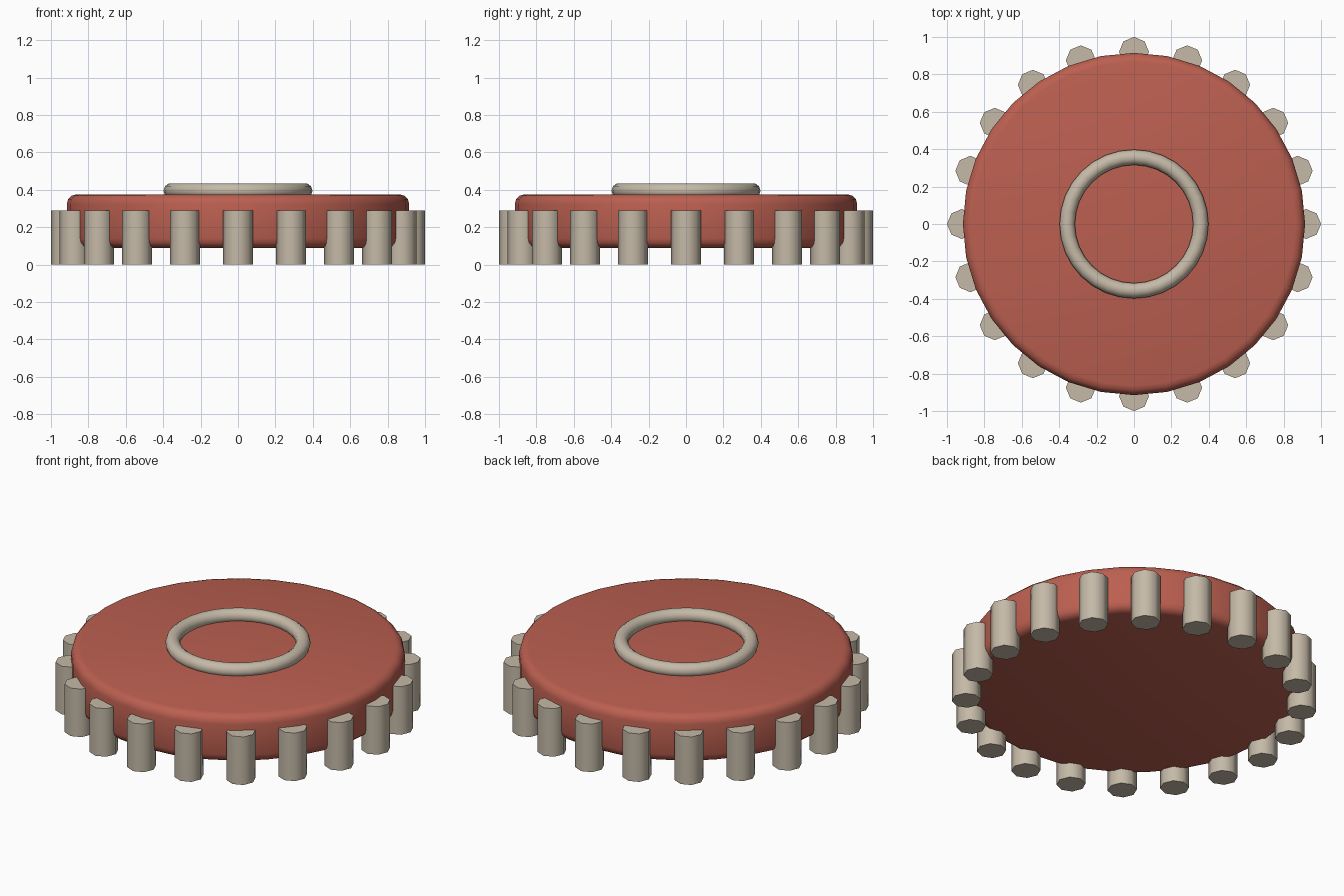
import bpy, math

if "Cube" in bpy.data.objects:
    bpy.data.objects.remove(bpy.data.objects["Cube"])

def material(name, rgb):
    m = bpy.data.materials.new(name)
    m.diffuse_color = (*rgb, 1)
    m.use_nodes = True
    m.node_tree.nodes["Principled BSDF"].inputs["Base Color"].default_value = m.diffuse_color
    return m

red = material("brick red", (0.50, 0.115, 0.08))
stone = material("warm stone", (0.56, 0.49, 0.39))

def finish(name, mat, angle):
    o = bpy.context.object
    o.name = name
    o.data.materials.append(mat)
    bpy.ops.object.shade_smooth_by_angle(angle=math.radians(angle))
    return o

# main disc with rounded rims
bpy.ops.mesh.primitive_cylinder_add(vertices=32, radius=0.915, depth=0.285, location=(0, 0, 0.2325))
disc = bpy.context.object
bev = disc.modifiers.new("rim", 'BEVEL')
bev.width = 0.05
bev.segments = 3
bev.limit_method = 'ANGLE'
bev.angle_limit = math.radians(40)
bpy.ops.object.modifier_apply(modifier="rim")
finish("disc", red, 40)

# raised ring on top
bpy.ops.mesh.primitive_torus_add(major_radius=0.357, minor_radius=0.041, major_segments=32,
                                 minor_segments=10, location=(0, 0, 0.395))
finish("top_ring", stone, 50)

# pegs around the rim
for i in range(20):
    a = math.radians(18 * i)
    bpy.ops.mesh.primitive_cylinder_add(vertices=8, radius=0.08, depth=0.29,
                                        location=(0.92 * math.cos(a), 0.92 * math.sin(a), 0.145))
    finish(f"rim_peg_{i + 1}", stone, 50)
